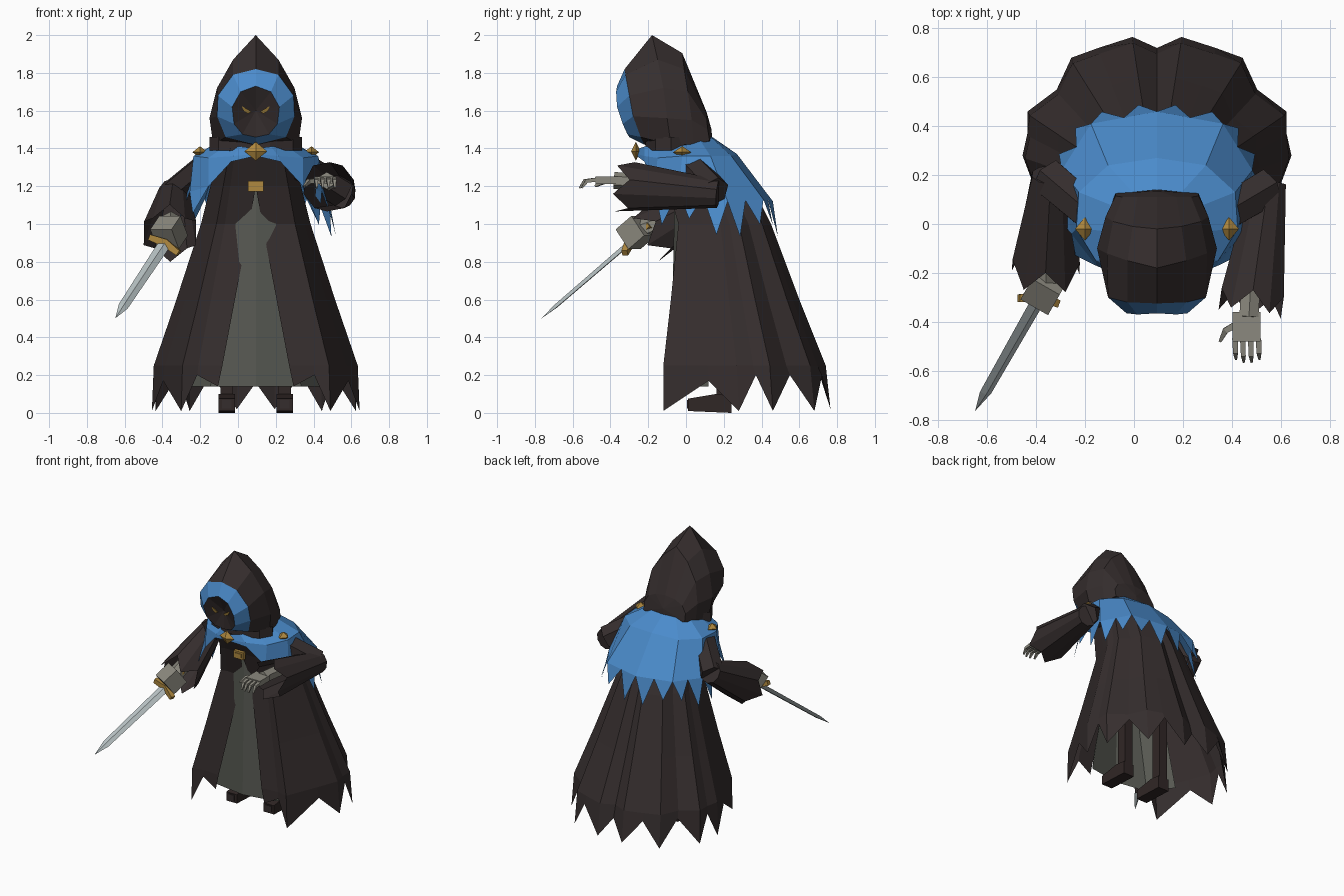
import bpy, bmesh, math
from mathutils import Vector, Matrix

if "Cube" in bpy.data.objects:
    bpy.data.objects.remove(bpy.data.objects["Cube"])

CX = 0.094  # body centre line


def material(name, r, g, b):
    m = bpy.data.materials.new(name)
    m.use_nodes = True
    m.diffuse_color = (r, g, b, 1)
    m.node_tree.nodes["Principled BSDF"].inputs["Base Color"].default_value = (r, g, b, 1)
    return m


CLOTH = material("dark cloth", 0.036, 0.027, 0.027)
BLUE = material("blue cloth", 0.07, 0.26, 0.6)
SKIRT = material("grey cloth", 0.095, 0.1, 0.085)
SKIN = material("grey skin", 0.26, 0.25, 0.21)
GOLD = material("gold", 0.43, 0.25, 0.05)
STEEL = material("steel", 0.48, 0.54, 0.55)
LEATHER = material("boot leather", 0.03, 0.02, 0.019)
EYE = material("eye glow", 0.25, 0.15, 0.03)


def finish(name, bm, *mats):
    bmesh.ops.remove_doubles(bm, verts=bm.verts, dist=0.0005)
    bmesh.ops.recalc_face_normals(bm, faces=bm.faces)
    mesh = bpy.data.meshes.new(name)
    bm.to_mesh(mesh)
    bm.free()
    ob = bpy.data.objects.new(name, mesh)
    bpy.context.collection.objects.link(ob)
    for m in mats:
        mesh.materials.append(m)
    return ob


def loft(name, rings, mats, closed=True, caps=(), bands=None, extra=()):
    """Skin rings of points; bands picks a material for each strip."""
    bm = bmesh.new()
    rows = [[bm.verts.new(p) for p in ring] for ring in rings]
    n = len(rows[0])
    for k, (a, b) in enumerate(zip(rows, rows[1:])):
        for i in range(n if closed else n - 1):
            j = (i + 1) % n
            f = bm.faces.new((a[i], a[j], b[j], b[i]))
            f.material_index = bands[k] if bands else 0
    for c in caps:
        bm.faces.new(rows[c])
    for tri in extra:
        bm.faces.new([bm.verts.new(p) for p in tri])
    return finish(name, bm, *mats)


def mirrored(half, first=0):
    """Half outline plus its mirror image, about the centre line."""
    right = [Vector((CX + x, y, z)) for x, y, z in half]
    left = [Vector((CX - x, y, z)) for x, y, z in half[first:-1]]
    return right + left[::-1]


def tube(name, points, radii, mat, sides=8, jag=0.0, flat=1.0):
    """Straight or bent tube; jag tears the far edge into points."""
    pts = [Vector(p) for p in points]
    rings = []
    for i, p in enumerate(pts):
        d = (pts[min(i + 1, len(pts) - 1)] - pts[max(i - 1, 0)]).normalized()
        q = d.to_track_quat('Z', 'Y')
        ring = []
        for s in range(sides):
            a = math.tau * (s + 0.5) / sides
            v = p + q @ Vector((math.cos(a), math.sin(a) * flat, 0)) * radii[i]
            if jag and i == len(pts) - 1:
                v += d * jag * (1 if s % 2 else -0.8) + Vector((0, 0, -0.3 * jag))
            ring.append(v)
        rings.append(ring)
    return loft(name, rings, [mat], caps=(0,) if jag else (0, -1))


def box(name, centre, size, mat, axis=None):
    bm = bmesh.new()
    bmesh.ops.create_cube(bm, size=1)
    turn = Vector(axis).to_track_quat('Z', 'Y').to_matrix().to_4x4() if axis else Matrix()
    bm.transform(Matrix.Translation(centre) @ turn @ Matrix.Diagonal((*size, 1)))
    return finish(name, bm, mat)


def gem(name, centre, size):
    bm = bmesh.new()
    bmesh.ops.create_uvsphere(bm, u_segments=4, v_segments=2, radius=1)
    bm.transform(Matrix.Translation(centre) @ Matrix.Diagonal((*size, 1)))
    return finish(name, bm, GOLD)


# Robe: pleated hem outline, scaled upwards ring by ring, open at the front
hem = [(.2, -.11, .14), (.31, -.1, .2), (.395, -.12, .01), (.49, .12, .17),
       (.55, .28, .01), (.53, .37, .2), (.53, .46, .01), (.41, .55, .2),
       (.35, .68, .01), (.24, .72, .2), (.1, .765, .02), (0, .72, .16)]
levels = [(1.4, .19, -.19, .13), (1.2, .24, -.1, .35), (1, .29, -.04, .45),
          (.6, .42, -.08, .6), (.25, .54, -.12, .74)]
rings = []
for z, w, front, back in levels:
    half = [(x * w / .55, front + (y + .12) / .885 * (back - front), z) for x, y, _ in hem]
    half[0] = (max(0, 1.18 - z) * .19, half[0][1], z)
    rings.append(mirrored(half))
rings.append(mirrored(hem))
loft("robe", rings, [CLOTH], closed=False)

# Under skirt seen through the robe opening
skirt_top = [(.15, .1, 1.18), (.08, -.03, 1.18), (0, -.06, 1.18)]
skirt_hem = [(.36, .12, .14), (.24, -.04, .14), (0, -.08, .14)]
loft("under_skirt", [mirrored(skirt_top), mirrored(skirt_hem)], [SKIRT], closed=False)

# Shoulder cape with torn points along its edge
neck = [(0, -.25, 1.4), (.08, -.22, 1.41), (.15, -.14, 1.42), (.18, -.03, 1.43),
        (.17, .07, 1.45), (.1, .13, 1.46), (0, .14, 1.46)]
shoulder = [(0, -.26, 1.37), (.12, -.22, 1.36), (.25, -.15, 1.35), (.33, -.02, 1.36),
            (.32, .13, 1.36), (.2, .24, 1.36), (0, .27, 1.37)]
edge = [(0, -.26, 1.36), (.13, -.22, 1.33), (.25, -.17, 1.2), (.35, -.04, 1.17),
        (.39, .22, 1.12), (.27, .41, 1.13), (0, .46, 1.12)]
outline = mirrored(edge, 1)
tears = []
for i, a in enumerate(outline):
    b = outline[(i + 1) % len(outline)]
    if min(a.y, b.y) < -.2:
        continue
    count = 2 if a.y + b.y > .1 else 1
    for k in range(count):
        p, q = a.lerp(b, k / count), a.lerp(b, (k + 1) / count)
        out = ((p + q) / 2 - Vector((CX, .1, 0))) * Vector((1, 1, 0)).length * .08
        out.z = -.13 - .06 * (i % 2 == k)
        tears.append((p, q, (p + q) / 2 + out))
loft("cape", [mirrored(neck, 1), mirrored(shoulder, 1), outline], [BLUE], extra=tears)

# Hood: dark face, blue rim, then the cowl back to the nape
rim = [(0, -.365, 1.73), (.08, -.37, 1.7), (.125, -.365, 1.62), (.115, -.335, 1.53),
       (.07, -.31, 1.475), (0, -.3, 1.46)]
brow = [(0, -.325, 1.82), (.12, -.32, 1.79), (.2, -.3, 1.68), (.205, -.28, 1.57),
        (.16, -.24, 1.46), (0, -.22, 1.42)]
crown = [(0, -.18, 2), (.12, -.15, 1.87), (.205, -.12, 1.72), (.245, -.1, 1.56),
         (.225, -.08, 1.42), (0, -.12, 1.4)]
rear = [(0, -.02, 1.905), (.1, -.01, 1.82), (.18, .01, 1.7), (.21, .03, 1.55),
        (.2, .04, 1.42), (0, 0, 1.4)]
nape = [(0, .11, 1.59), (.08, .11, 1.58), (.14, .11, 1.55), (.17, .115, 1.5),
        (.17, .125, 1.44), (0, .14, 1.43)]
rings = [mirrored(r, 1) for r in (rim, brow, crown, rear, nape)]
face = [Vector((CX, -.3, 1.6))] * len(rings[0])
tail = [Vector((CX, .135, 1.5))] * len(rings[0])
loft("hood", [face, *rings, tail], [CLOTH, BLUE], bands=[0, 1, 0, 0, 0, 0])
collar = [[(CX + .245 * math.cos(a), -.08 + .14 * math.sin(a), z)
           for a in [math.tau * i / 10 for i in range(10)]] for z in (1.39, 1.46)]
loft("collar", collar, [CLOTH])

# Eyes, clasp, buckle and shoulder studs
for side, label in ((1, "left"), (-1, "right")):
    shape = [(.022, 1.595), (.075, 1.625), (.062, 1.595), (.04, 1.585)]
    plate = [[(CX + side * x, y, z) for x, z in shape] for y in (-.342, -.335)]
    loft(label + "_eye", plate, [EYE], caps=(0, -1))
    gem(label + "_shoulder_stud", (CX + side * .295, -.02, 1.38), (.04, .048, .032))
gem("clasp", (CX, -.265, 1.385), (.06, .025, .05))
box("belt_buckle", (CX, -.115, 1.2), (.08, .03, .055), GOLD)
box("buckle_centre", (CX, -.132, 1.2), (.05, .008, .03), GOLD)

# Arms with wide torn sleeves
tube("right_upper_arm", [(-.15, .02, 1.32), (-.35, .19, 1.15)], [.08, .085], CLOTH, 6)
tube("right_sleeve", [(-.34, .2, 1.17), (-.36, -.17, .97)], [.08, .145], CLOTH, 10, .055)
tube("left_upper_arm", [(.33, .02, 1.31), (.55, .15, 1.17)], [.08, .085], CLOTH, 6)
tube("left_sleeve", [(.55, .17, 1.16), (.48, -.32, 1.21)], [.075, .135], CLOTH, 10, .045)

# Right hand gripping the sword
grip, tip = Vector((-.385, -.3, .9)), Vector((-.65, -.765, .5))
axis = (tip - grip).normalized()
wide = Vector((.15, -.02, -.08)).normalized()
thick = axis.cross(wide).normalized()
tube("right_wrist", [(-.355, -.1, 1.02), (-.36, -.23, .97)], [.05, .055], SKIN, 6)
box("right_hand", (-.365, -.265, .955), (.13, .13, .12), SKIN, axis)
rings = [[grip + axis * t + wide * .033 * s, grip + axis * t + thick * .013 * s,
          grip + axis * t - wide * .033 * s, grip + axis * t - thick * .013 * s]
         for t, s in ((0, 1), (.56, .8))]
loft("sword_blade", rings + [[tip] * 4], [STEEL])
tube("sword_guard", [grip - wide * .09 + axis * .02, grip, grip + wide * .09 + axis * .02],
     [.022, .03, .022], GOLD, 4)
tube("sword_handle", [grip - axis * .16, grip], [.022, .022], GOLD, 6)

# Left hand reaching forward
tube("left_wrist", [(.48, -.2, 1.22), (.47, -.38, 1.23)], [.045, .045], SKIN, 6)
box("left_palm", (.46, -.42, 1.232), (.115, .12, .04), SKIN)
for i in range(4):
    x, reach = .413 + i * .032, (0, .012, .012, 0)[i]
    tube("left_finger_%d" % (i + 1), [(x, -.47, 1.235), (x + .002, -.525 - reach, 1.228),
         (x + .004, -.552 - reach, 1.19)], [.016, .014, .006], SKIN, 4)
tube("left_thumb", [(.42, -.41, 1.23), (.375, -.435, 1.225), (.352, -.48, 1.2)],
     [.02, .017, .008], SKIN, 4)

# Boots and legs
for side, label in ((1, "left"), (-1, "right")):
    x = CX + side * .153
    sole = [(.01, .01), (.01, .075), (.16, .1), (.24, .09), (.24, 0)]
    loft(label + "_boot", [[(x + d, y, z) for y, z in sole] for d in (-.043, .043)],
         [LEATHER], caps=(0, -1))
    box(label + "_toe_plate", (x, .008, .045), (.05, .008, .045), CLOTH)
    box(label + "_leg", (x, .2, .38), (.065, .075, .62), LEATHER)
